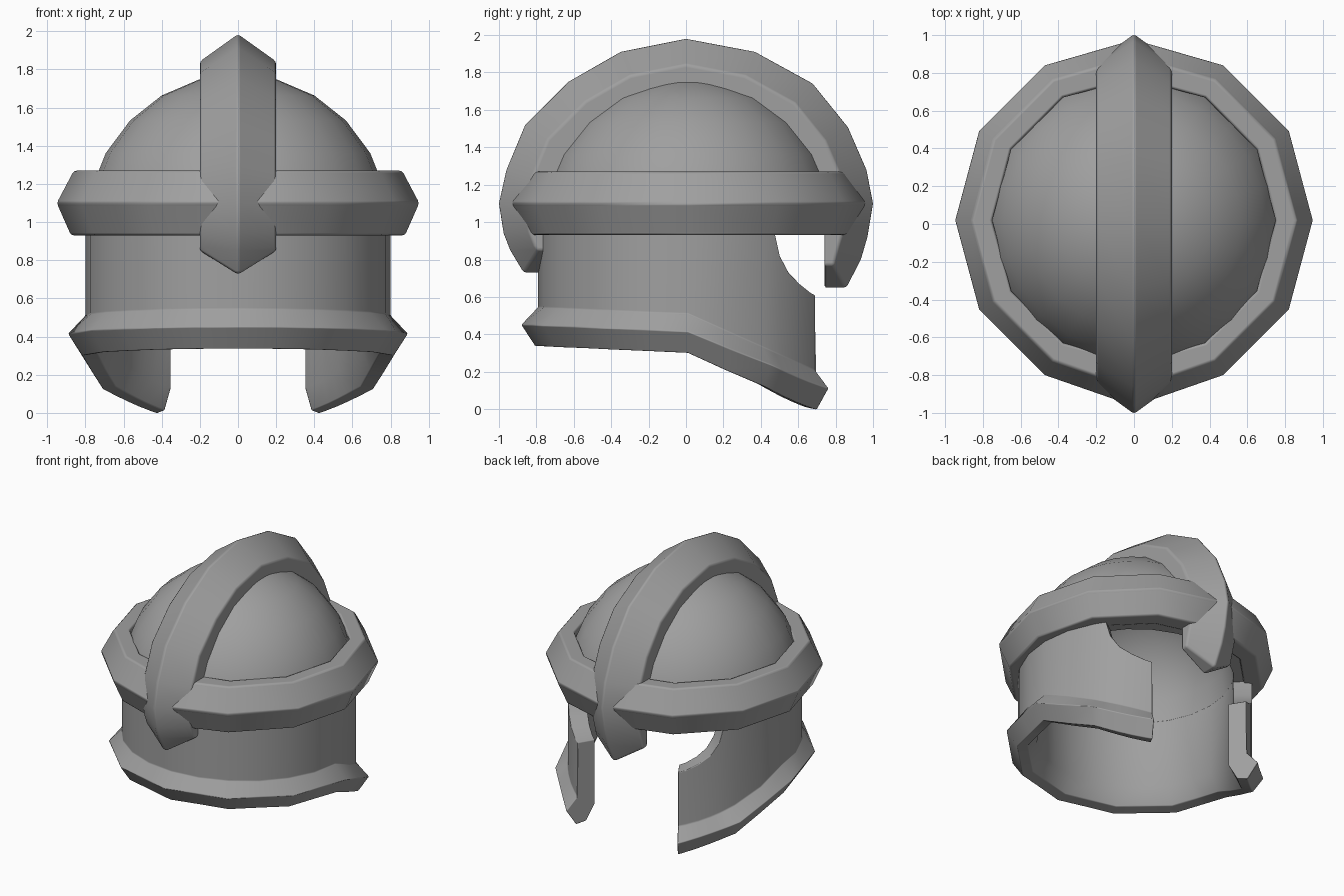
import bpy, bmesh, math
from math import sin, cos, radians

cube = bpy.data.objects.get("Cube")
if cube:
    bpy.data.objects.remove(cube, do_unlink=True)

STEEL = (0.35, 0.35, 0.35, 1)
steel = bpy.data.materials.new("grey steel")
steel.use_nodes = True
steel.diffuse_color = STEEL
steel.node_tree.nodes["Principled BSDF"].inputs["Base Color"].default_value = STEEL


def finish(name, bm, bevel=0.0, limit=40):
    """Turn a bmesh into a smooth shaded object with softened edges."""
    bmesh.ops.recalc_face_normals(bm, faces=bm.faces)
    for face in bm.faces:
        face.smooth = True
    mesh = bpy.data.meshes.new(name)
    bm.to_mesh(mesh)
    bm.free()
    mesh.materials.append(steel)
    obj = bpy.data.objects.new(name, mesh)
    bpy.context.collection.objects.link(obj)
    if bevel:
        mod = obj.modifiers.new("soft edges", 'BEVEL')
        mod.width = bevel
        mod.segments = 2
        mod.limit_method = 'ANGLE'
        mod.angle_limit = radians(limit)
        mod.harden_normals = True
    return obj


def loft(name, sections, closed=False, bevel=0.015, limit=40):
    """Skin a row of matching cross-sections, capping the ends if open."""
    bm = bmesh.new()
    rows = [[bm.verts.new(p) for p in section] for section in sections]
    n = len(rows[0])
    pairs = list(zip(rows, rows[1:]))
    if closed:
        pairs.append((rows[-1], rows[0]))
    for a, b in pairs:
        for i in range(n):
            j = (i + 1) % n
            bm.faces.new((a[i], a[j], b[j], b[i]))
    if not closed:
        for row in (rows[0], rows[-1]):
            bm.faces.new(row[:n // 2 + 1])
            bm.faces.new(row[n // 2:] + row[:1])
    return finish(name, bm, bevel, limit)


def around(angle, profile, cy):
    """Place a radius/height profile at an angle about the vertical axis."""
    a = radians(angle)
    return [(r * cos(a), r * sin(a) + cy, z) for r, z in profile]


def twelve_sided(angle):
    """Radius factor that turns a circle into a twelve-sided outline."""
    return cos(radians(15)) / cos(radians(angle % 30 - 15))


# Dome: thick half sphere, slightly taller than round
R_OUT, R_IN, DOME_Z, CY = 0.8, 0.67, 0.95, 0.01
bm = bmesh.new()
bmesh.ops.create_uvsphere(bm, u_segments=24, v_segments=12, radius=R_OUT)
bmesh.ops.delete(bm, geom=[v for v in bm.verts if v.co.z < -0.01], context='VERTS')
bmesh.ops.scale(bm, verts=bm.verts, vec=(1, 1, 1.03))
bmesh.ops.translate(bm, verts=bm.verts, vec=(0, CY, DOME_Z))
dome = finish("dome", bm)
shell = dome.modifiers.new("thickness", 'SOLIDIFY')
shell.thickness = R_OUT - R_IN - 0.005
shell.offset = -1
rim = dome.modifiers.new("crisp rim", 'EDGE_SPLIT')
rim.split_angle = radians(60)

# Neck and cheek wall with a flared hem: open at the face, cut away above each cheek
cheek_cut = {58.5: 0.61, 55: 0.625, 48.5: 0.67, 42.5: 0.73, 38: 0.82, 35: 0.97}
half = list(cheek_cut) + [30, 15, 0, -15, -30, -45, -60, -75, -90]
wall = []
for a in half + [-180 - a for a in reversed(half[:-1])]:
    top = cheek_cut.get(a, cheek_cut.get(-180 - a, 0.97))
    f = twelve_sided(a)
    y = R_OUT * sin(radians(a))
    h = 0.405 - (0.445 if y > 0 else 0.045) * y
    wall.append(around(a, [(R_OUT, top), (R_OUT, h + 0.105), (0.89 * f, h + 0.01),
                           (0.815 * f, h - 0.105), (0.74 * f, h - 0.09),
                           (R_IN, h + 0.03), (R_IN, top)], CY))
loft("neck_and_cheek_wall", wall, bevel=0.014, limit=32)

# Twelve-sided brow ring with a ridged outer face, reaching further out under the crest
ring_profile = [(0.86, 1.27), (0.95, 1.1), (0.875, 0.93), (0.75, 0.93), (0.75, 1.27)]
reach = {90: 1.01, 270: 1.04}
ring = [around(a, [(r * reach.get(a, 1) if r > 0.8 else r, z) for r, z in ring_profile], 0.02)
        for a in range(0, 360, 30)]
loft("brow_ring", ring, closed=True)

# Crest: ridged arch over the top, ending in pointed tabs front and back
HALF, MID_Z = 0.2, 1.0


def crest_section(ridge, edge, inner, mid):
    return [(0, *ridge), (HALF, *edge), (HALF, *inner), (0, *mid),
            (-HALF, *inner), (-HALF, *edge)]


def crest_tab(side, ridge_y, tip_z):
    edge_z = tip_z + 0.125
    return crest_section((side * ridge_y, tip_z), (side * 0.79, edge_z),
                         (side * 0.74, edge_z), (side * 0.74, tip_z))


ridge_line = [(0.94, 0.8), (0.975, 0.92), (1.005, 1.1), (0.97, 1.28), (0.87, 1.51),
              (0.68, 1.745), (0.37, 1.915), (0, 1.985), (-0.35, 1.915), (-0.63, 1.755),
              (-0.865, 1.52), (-0.965, 1.28), (-1.005, 1.1), (-0.98, 0.94), (-0.945, 0.85)]
crest = [crest_tab(1, 0.86, 0.645)]
for y, z in ridge_line:
    edge, inner = [(y * s, MID_Z + (z - MID_Z) * s) for s in (0.855, 0.72)]
    if z < 1.2:
        inner = (math.copysign(0.74, y), inner[1])
    crest.append(crest_section((y, z), edge, inner, inner))
crest.append(crest_tab(-1, 0.87, 0.725))
loft("crest", crest)
